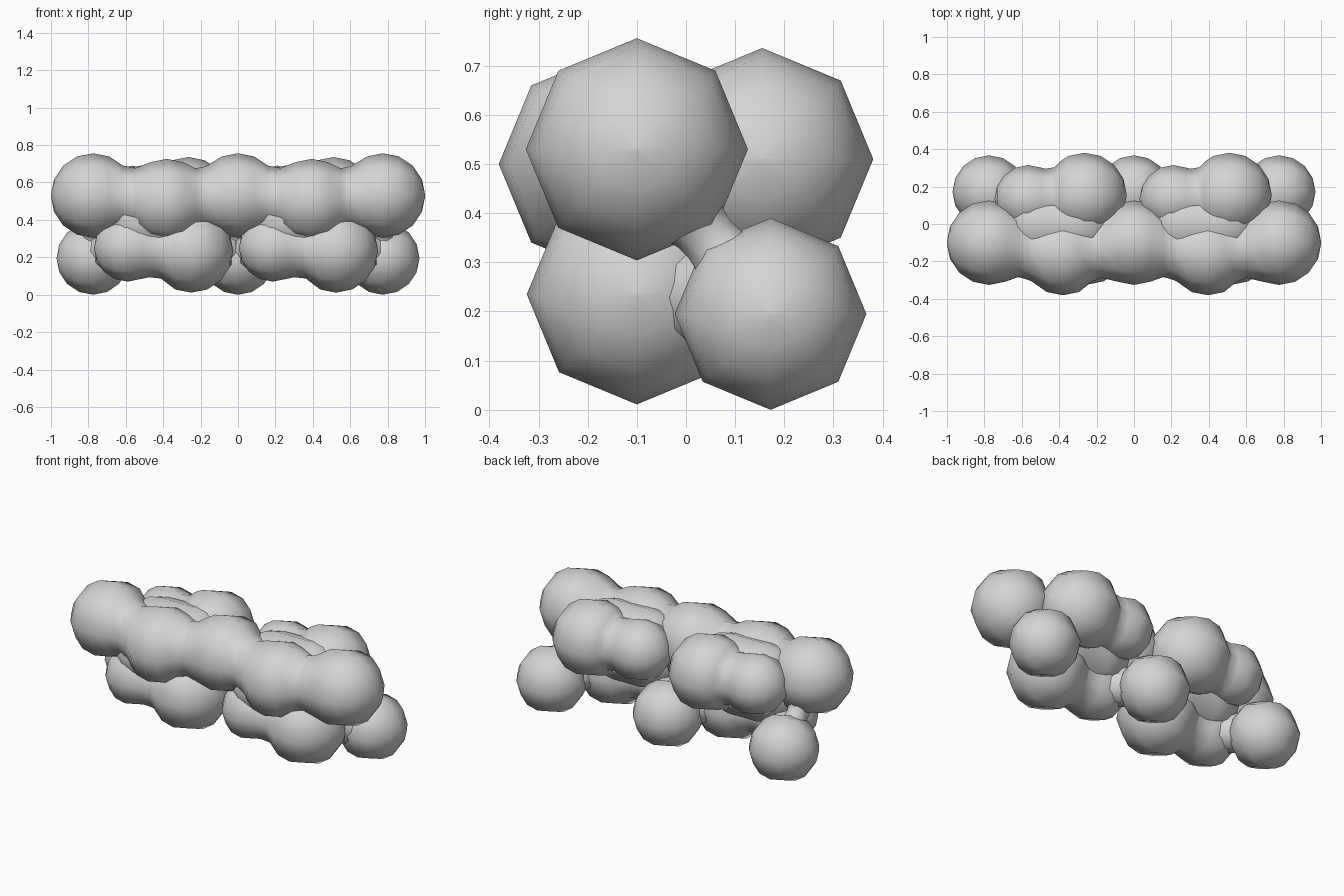
import bpy, bmesh, math
from mathutils import Vector

if "Cube" in bpy.data.objects:
    bpy.data.objects.remove(bpy.data.objects["Cube"])

grey = bpy.data.materials.new("light grey")
grey.diffuse_color = (0.66, 0.66, 0.66, 1)
grey.use_nodes = True
grey.node_tree.nodes["Principled BSDF"].inputs["Base Color"].default_value = grey.diffuse_color
SIDES = 8
PERIOD = 0.775


def loft(name, rings):
    """Skin a list of rings of points into a closed smooth object."""
    bm = bmesh.new()
    rings = [[bm.verts.new(p) for p in ring] for ring in rings]
    n = len(rings[0])
    for a, b in zip(rings, rings[1:]):
        for k in range(n):
            j = (k + 1) % n
            bm.faces.new((a[k], a[j], b[j], b[k]))
    bm.faces.new(rings[0])
    bm.faces.new(rings[-1])
    bmesh.ops.recalc_face_normals(bm, faces=bm.faces)
    for f in bm.faces:
        f.smooth = True
    me = bpy.data.meshes.new(name)
    bm.to_mesh(me)
    bm.free()
    me.materials.append(grey)
    ob = bpy.data.objects.new(name, me)
    bpy.context.collection.objects.link(ob)
    return ob


def bead_row(name, beads, neck=0.0, widen=1.0):
    """Loft eight-sided rings along x through beads (x, y, z, r), never thinner than neck between them."""
    xs = set()
    for x, y, z, r in beads:
        xs |= {round(x - r * math.cos(math.pi * i / 8), 4) for i in range(9)}
    lo, hi = beads[0][0] - beads[0][3], beads[-1][0] + beads[-1][3]
    xs = sorted(x for x in xs if lo - 1e-3 <= x <= hi + 1e-3)
    xs = [x for i, x in enumerate(xs) if i == 0 or x - xs[i - 1] > 0.012]

    def section(x):
        rad = max(math.sqrt(max(0, r * r - (x - bx) ** 2)) for bx, _, _, r in beads)
        if beads[0][0] < x < beads[-1][0]:
            rad = max(rad, neck)
        a = b = beads[0] if x <= beads[0][0] else beads[-1]
        for p, q in zip(beads, beads[1:]):
            if p[0] <= x < q[0]:
                a, b = p, q
        t = (x - a[0]) / (b[0] - a[0]) if a != b else 0
        t = min(1, max(0, (t - 0.3) / 0.4))      # centre stays put inside each bead
        return a[1] + (b[1] - a[1]) * t, a[2] + (b[2] - a[2]) * t, max(rad, 0.002)

    rings = []
    for x in xs:
        cy, cz, rad = section(x)
        rings.append([(x, cy + widen * rad * math.cos(2 * math.pi * k / SIDES),
                       cz + rad * math.sin(2 * math.pi * k / SIDES)) for k in range(SIDES)])
    return loft(name, rings)


def waist(name, p, q, thin, thick, steps=8):
    """Hourglass link between points p and q."""
    p, q = Vector(p), Vector(q)
    turn = (q - p).to_track_quat('Z', 'Y')
    rings = []
    for i in range(steps + 1):
        t = i / steps
        r = thin + (thick - thin) * (2 * t - 1) ** 2
        rings.append([p.lerp(q, t) + turn @ Vector((r * math.cos(math.tau * k / 10),
                                                    r * math.sin(math.tau * k / 10), 0))
                      for k in range(10)])
    return loft(name, rings)


# Continuous upper front row: large beads at the ends and middle
bead_row("upper_front_row", [
    (-0.775, -0.10, 0.53, 0.226), (-0.38, -0.155, 0.50, 0.226),
    (0.0, -0.10, 0.53, 0.226), (0.395, -0.155, 0.50, 0.226),
    (0.775, -0.10, 0.53, 0.226)], neck=0.168)

# Repeating clusters of paired beads around a core
for n in range(2):
    s = n * PERIOD
    tag = ("left", "right")[n]
    bead_row("upper_back_pair_" + tag, [
        (s - 0.565, 0.135, 0.51, 0.18), (s - 0.265, 0.155, 0.51, 0.226)], neck=0.16)
    bead_row("lower_front_pair_" + tag, [
        (s - 0.59, -0.11, 0.25, 0.18), (s - 0.25, -0.10, 0.235, 0.224)], neck=0.155)
    bead_row("core_" + tag, [
        (s - 0.53, -0.06, 0.40, 0.2), (s - 0.30, -0.06, 0.40, 0.2)], neck=0.2, widen=1.08)
    bead_row("upper_bridge_" + tag, [
        (s - 0.52, 0.0, 0.505, 0.185), (s - 0.29, 0.0, 0.505, 0.185)], neck=0.185, widen=1.1)

# Single lower back beads, each with a thin neck up to the front row
for n, tag in enumerate(("left", "middle", "right")):
    x = (n - 1) * PERIOD
    bead_row("lower_back_bead_" + tag, [(x, 0.172, 0.195, 0.195)])
    waist("neck_" + tag, (x, 0.115, 0.265), (x, -0.02, 0.43), 0.06, 0.11)
    # Sideways links to the neighbouring lower front beads
    if n > 0:
        waist("left_link_" + tag, (x, 0.172, 0.21), (x - 0.25, -0.10, 0.25), 0.11, 0.16)
    if n < 2:
        waist("right_link_" + tag, (x, 0.172, 0.21), (x + 0.185, -0.10, 0.26), 0.11, 0.14)
